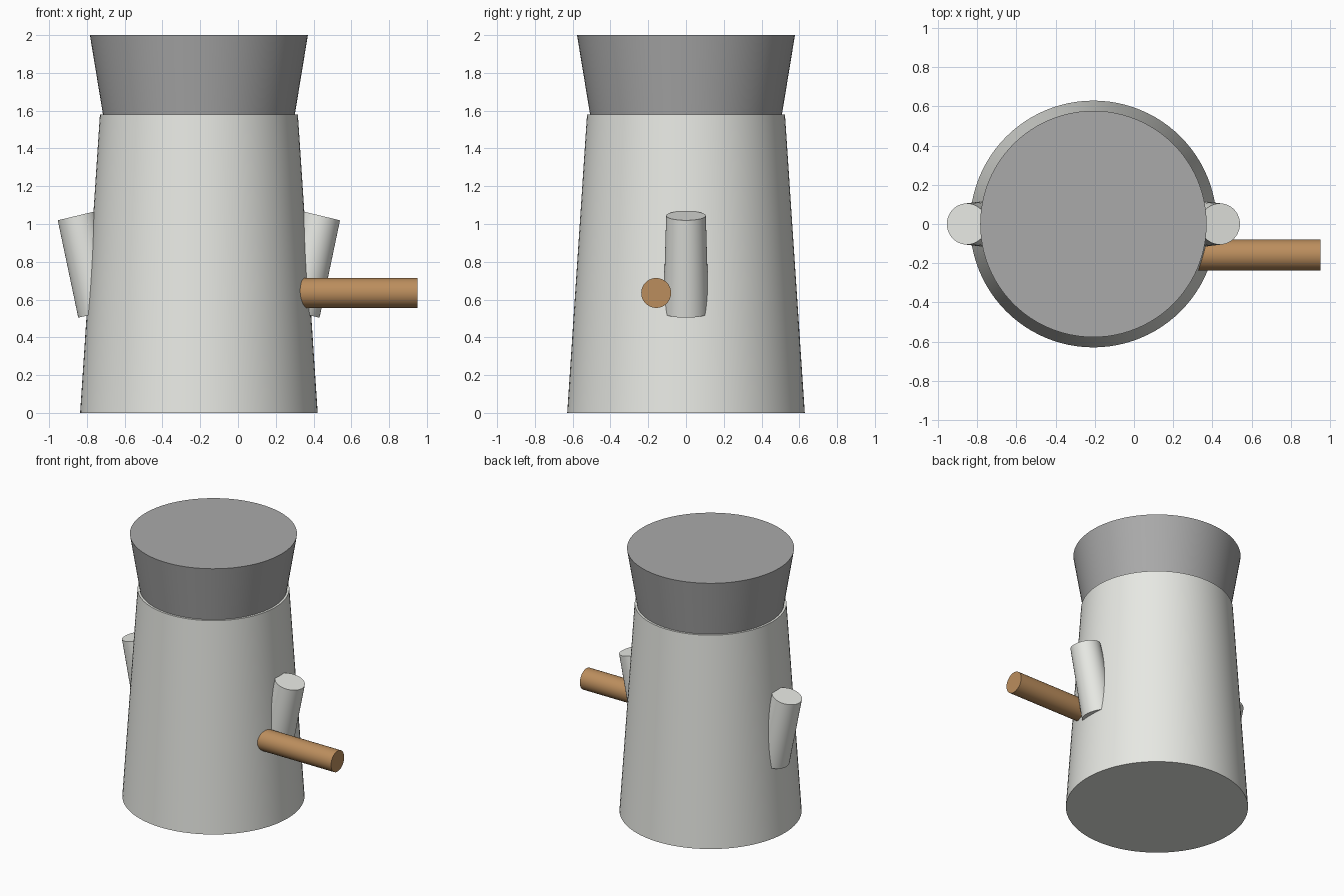
import bpy, math
from mathutils import Vector

if "Cube" in bpy.data.objects:
    bpy.data.objects.remove(bpy.data.objects["Cube"])

CX = -0.207  # axis of the main body


def tapered(name, start, end, r1, r2, sides=64):
    """Capped, smooth-sided cone section between two points."""
    a, b = Vector(start), Vector(end)
    bpy.ops.mesh.primitive_cone_add(vertices=sides, radius1=r1, radius2=r2,
                                    depth=(b - a).length, location=(a + b) / 2)
    ob = bpy.context.object
    ob.name = name
    ob.rotation_euler = (b - a).to_track_quat('Z', 'Y').to_euler()
    bpy.ops.object.shade_smooth_by_angle(angle=math.radians(30))
    return ob


def material(name, colour):
    m = bpy.data.materials.new(name)
    m.diffuse_color = colour
    m.use_nodes = True
    m.node_tree.nodes["Principled BSDF"].inputs["Base Color"].default_value = m.diffuse_color
    return m


pale = material("pale", (0.80, 0.81, 0.77, 1))
grey = material("grey", (0.40, 0.40, 0.40, 1))
wood = material("wood", (0.50, 0.27, 0.11, 1))

# tapered body and flared cap
body = tapered("body", (CX, 0, 0), (CX, 0, 1.58), 0.629, 0.524, 96)
body.data.materials.append(pale)
cap = tapered("cap", (CX, 0, 1.58), (CX, 0, 2.0), 0.508, 0.577, 96)
cap.data.materials.append(grey)

# stubby arms leaning outward on both sides
for side, label in ((-1, "left"), (1, "right")):
    arm = tapered(label + "_arm", (CX + side * 0.522, 0, 0.532),
                  (CX + side * 0.645, 0, 1.044), 0.12, 0.105, 48)
    arm.data.materials.append(pale)

# wooden rod sticking out to the right
rod = tapered("rod", (0.2, -0.158, 0.635), (0.95, -0.158, 0.635), 0.079, 0.079, 48)
rod.data.materials.append(wood)
